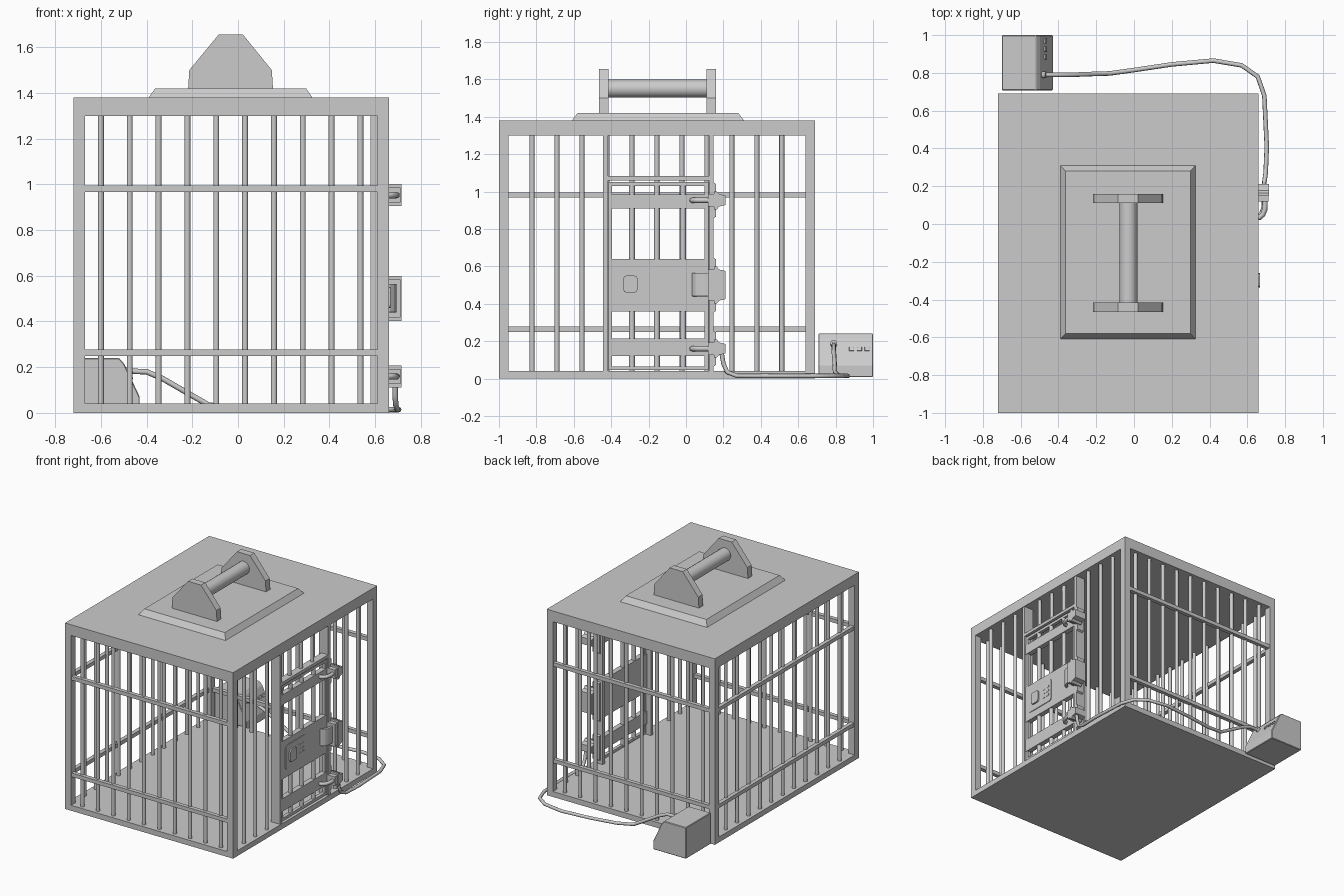
import bpy, bmesh, math
from mathutils import Vector

if "Cube" in bpy.data.objects:
    bpy.data.objects.remove(bpy.data.objects["Cube"])


def mesh_obj(name, bm):
    bmesh.ops.recalc_face_normals(bm, faces=bm.faces[:])
    me = bpy.data.meshes.new(name)
    bm.to_mesh(me)
    bm.free()
    ob = bpy.data.objects.new(name, me)
    bpy.context.collection.objects.link(ob)
    return ob


def box(name, x, y, z, bevel=0.0):
    bm = bmesh.new()
    bmesh.ops.create_cube(bm, size=1)
    for v in bm.verts:
        v.co = [(r[0] + r[1]) / 2 + c * (r[1] - r[0]) for r, c in zip((x, y, z), v.co)]
    ob = mesh_obj(name, bm)
    if bevel:
        m = ob.modifiers.new("bevel", 'BEVEL')
        m.width, m.segments = bevel, 2
    return ob


def prism(name, pts, lo, hi, axis):
    """Extrude a 2D profile along axis ('x': pts are yz, 'y': xz, 'z': xy)."""
    i = 'xyz'.index(axis)
    bm = bmesh.new()
    rings = []
    for d in (lo, hi):
        ring = []
        for p in pts:
            co = list(p)
            co.insert(i, d)
            ring.append(bm.verts.new(co))
        rings.append(ring)
    n = len(pts)
    for k in range(n):
        bm.faces.new((rings[0][k], rings[0][(k + 1) % n], rings[1][(k + 1) % n], rings[1][k]))
    bm.faces.new(rings[0])
    bm.faces.new(rings[1])
    return mesh_obj(name, bm)


def rod(name, a, b, r, sides=10):
    a, b = Vector(a), Vector(b)
    bpy.ops.mesh.primitive_cylinder_add(vertices=sides, radius=r, depth=(b - a).length, location=(a + b) / 2)
    ob = bpy.context.object
    ob.name = name
    ob.rotation_euler = (b - a).to_track_quat('Z', 'Y').to_euler()
    bpy.ops.object.shade_smooth_by_angle(angle=math.radians(50))
    return ob


def pipe(name, pts, r):
    cu = bpy.data.curves.new(name, 'CURVE')
    cu.dimensions = '3D'
    cu.bevel_depth, cu.bevel_resolution, cu.use_fill_caps = r, 2, True
    sp = cu.splines.new('POLY')
    sp.points.add(len(pts) - 1)
    for p, co in zip(sp.points, pts):
        p.co = (*co, 1)
    ob = bpy.data.objects.new(name, cu)
    bpy.context.collection.objects.link(ob)


X0, X1, Y0, Y1 = -0.72, 0.66, -1.0, 0.69
ZB, ZT = 0.04, 1.30

# Floor, roof and corner posts
box("floor", (X0, X1), (Y0, Y1), (0, ZB))
box("roof", (X0, X1), (Y0, Y1), (ZT, 1.38))
for x in (X0, X1 - 0.05):
    for y in (Y0, Y1 - 0.05):
        box("corner_post", (x, x + 0.05), (y, y + 0.05), (ZB, ZT))

# Vertical bars of front and back, left and right
for i in range(10):
    x = -0.60 + 0.1262 * i
    for y in (Y0 + 0.035, Y1 - 0.035):
        rod("end_bar", (x, y, ZB), (x, y, ZT), 0.0135)
for i in range(11):
    y = -0.823 + 0.1335 * i
    rod("left_bar", (X0 + 0.035, y, ZB), (X0 + 0.035, y, ZT), 0.0135)
    if i in (3, 7):
        continue
    z0 = 1.07 if 3 < i < 7 else ZB
    rod("right_bar", (X1 - 0.035, y, z0), (X1 - 0.035, y, ZT), 0.0135)

# Horizontal rails
for z in (0.25, 0.967):
    zz = (z, z + 0.028)
    box("front_rail", (X0 + 0.05, X1 - 0.05), (Y0 + 0.005, Y0 + 0.035), zz)
    box("back_rail", (X0 + 0.05, X1 - 0.05), (Y1 - 0.035, Y1 - 0.005), zz)
    box("left_rail", (X0 + 0.005, X0 + 0.035), (Y0 + 0.05, Y1 - 0.05), zz)

# Door surround
for y in (-0.443, 0.122):
    box("door_jamb", (0.58, 0.655), (y, y + 0.026), (ZB, ZT))
box("door_lintel", (0.60, 0.655), (-0.417, 0.122), (1.06, 1.083))

# Door leaf: frame, bars and cross plates
for y in (-0.415, 0.10):
    box("door_stile", (0.62, 0.645), (y, y + 0.02), (0.045, 1.045))
for z in (0.045, 1.03):
    box("door_rail", (0.62, 0.645), (-0.415, 0.12), (z, z + 0.02))
for y in (-0.289, -0.156, -0.016):
    rod("door_bar", (0.63, y, 0.05), (0.63, y, 1.04), 0.016)
for z in ((0.12, 0.215), (0.36, 0.64), (0.91, 0.985)):
    box("door_plate", (0.612, 0.65), (-0.415, 0.115), z)


# Lock panel with a framed reader and a keypad
def rounded(y0, y1, z0, z1, r):
    pts = []
    for cy, cz, a in ((y1 - r, z1 - r, 0), (y0 + r, z1 - r, 90), (y0 + r, z0 + r, 180), (y1 - r, z0 + r, 270)):
        pts += [(cy + r * math.cos(math.radians(a + t)), cz + r * math.sin(math.radians(a + t))) for t in (0, 45, 90)]
    return pts


prism("lock_panel", rounded(-0.375, -0.13, 0.415, 0.595, 0.02), 0.64, 0.655, 'x')
prism("lock_reader", rounded(-0.335, -0.26, 0.46, 0.55, 0.015), 0.65, 0.667, 'x')
for i in range(2):
    for j in range(3):
        y, z = -0.222 + 0.042 * i, 0.463 + 0.032 * j
        prism("keypad_key", rounded(y, y + 0.028, z, z + 0.02, 0.005), 0.65, 0.657, 'x')

# Latches: keeper block, backing strip and curved hook
HOOK = [(0.64, 0.03), (0.665, 0.035), (0.682, 0.05), (0.692, 0.075), (0.694, 0.10), (0.694, 0.15)]
for zc, h in ((0.953, 0.033), (0.16, 0.033), (0.50, 0.083)):
    prism("latch_keeper", [(0.15, zc - h - 0.015), (0.165, zc - h - 0.015), (0.178, zc - h), (0.212, zc - h + 0.008),
                           (0.212, zc + h - 0.008), (0.178, zc + h), (0.165, zc + h + 0.015), (0.15, zc + h + 0.015)],
          0.625, 0.715, 'x')
    box("keeper_lip", (0.655, 0.712), (0.118, 0.152), (zc - h, zc + h))
    prism("latch_strip", [(0.145, zc - h - 0.065), (0.16, zc - h - 0.055), (0.16, zc + h + 0.055),
                          (0.145, zc + h + 0.065)], 0.60, 0.655, 'x')
for zc in (0.953, 0.16):
    pipe("latch_hook", [(x, y, zc) for x, y in HOOK], 0.014)
inner = [(x - 0.018, y + 0.012) for x, y in reversed(HOOK)]
clasp = prism("lock_clasp", HOOK + inner, 0.44, 0.565, 'z')
m = clasp.modifiers.new("bevel", 'BEVEL')
m.width, m.segments = 0.004, 2

# Roof plate with sloped edge
bm = bmesh.new()
lo = [bm.verts.new((x, y, 1.38)) for x, y in ((-0.39, -0.61), (0.325, -0.61), (0.325, 0.31), (-0.39, 0.31))]
hi = [bm.verts.new((x, y, 1.42)) for x, y in ((-0.363, -0.58), (0.298, -0.58), (0.298, 0.28), (-0.363, 0.28))]
for k in range(4):
    bm.faces.new((lo[k], lo[(k + 1) % 4], hi[(k + 1) % 4], hi[k]))
bm.faces.new(hi)
bm.faces.new(lo)
mesh_obj("roof_plate", bm)

# Carry handle
side = [(-0.218, 1.42), (-0.213, 1.50), (-0.085, 1.655), (0.022, 1.655), (0.148, 1.50), (0.153, 1.42)]
for y in (-0.465, 0.11):
    prism("handle_bracket", side, y, y + 0.05, 'y')
rod("handle_grip", (-0.03, -0.42, 1.55), (-0.03, 0.115, 1.55), 0.048, 16)

# Control box with sloped face, sockets and cable
ctrl = prism("control_box", [(-0.70, 0.008), (-0.43, 0.008), (-0.43, 0.07), (-0.498, 0.215), (-0.52, 0.24), (-0.70, 0.24)],
             0.708, 1.0, 'y')
m = ctrl.modifiers.new("bevel", 'BEVEL')
m.width, m.segments = 0.004, 1
for y in (0.885, 0.927, 0.968):
    ob = box("control_button", (-0.012, 0.006), (y - 0.013, y + 0.013), (-0.012, 0.012), 0.003)
    ob.location = (-0.469, 0, 0.158)
    ob.rotation_euler = (0, math.radians(-25), 0)
rod("cable_socket", (-0.51, 0.79, 0.17), (-0.465, 0.79, 0.19), 0.018)
pipe("cable", [(-0.49, 0.79, 0.183), (-0.40, 0.79, 0.18), (-0.33, 0.79, 0.15), (-0.20, 0.795, 0.075),
               (-0.13, 0.797, 0.035), (0, 0.815, 0.017), (0.20, 0.845, 0.014), (0.42, 0.865, 0.014),
               (0.57, 0.84, 0.014), (0.655, 0.78, 0.014), (0.69, 0.68, 0.014), (0.703, 0.41, 0.014),
               (0.697, 0.27, 0.015), (0.69, 0.22, 0.035), (0.688, 0.20, 0.08), (0.688, 0.19, 0.14)], 0.012)
